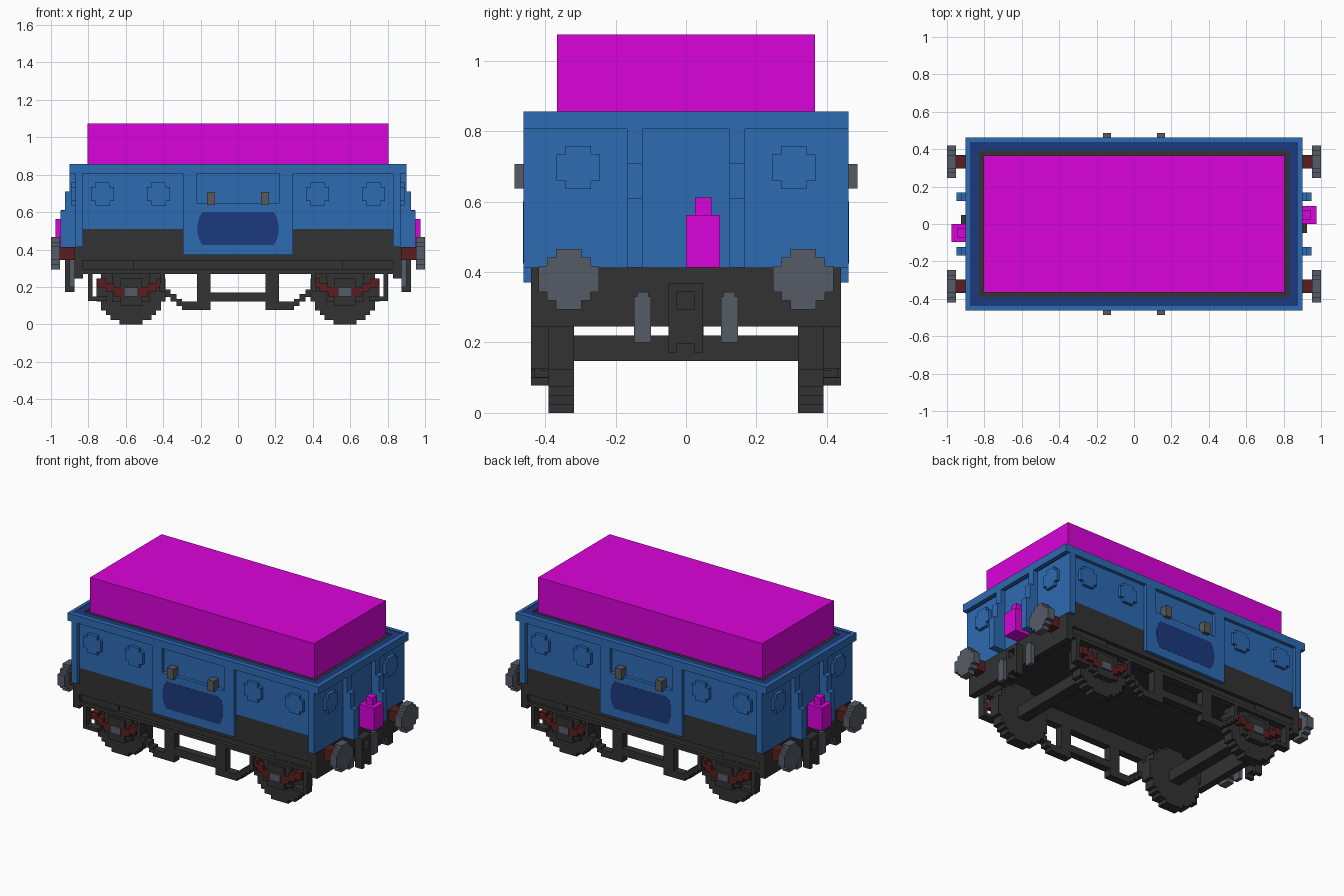
import bpy, bmesh, math
from mathutils import Vector

cube = bpy.data.objects.get("Cube")
if cube:
    bpy.data.objects.remove(cube, do_unlink=True)

V = 0.0245  # size of one building block


def material(name, rgb):
    m = bpy.data.materials.new(name)
    m.use_nodes = True
    m.diffuse_color = (*rgb, 1)
    m.node_tree.nodes["Principled BSDF"].inputs["Base Color"].default_value = (*rgb, 1)
    return m


BLUE = material("wagon blue", (0.027, 0.145, 0.450))
NAVY = material("navy blue", (0.011, 0.042, 0.205))
BLACK = material("frame black", (0.032, 0.032, 0.032))
STEEL = material("steel grey", (0.091, 0.105, 0.133))
LATCH = material("latch grey", (0.105, 0.100, 0.095))
RUST = material("rust red", (0.105, 0.0125, 0.0125))
PINK = material("magenta", (0.70, 0.001, 0.70))


def finish(name, bm, mat):
    bmesh.ops.recalc_face_normals(bm, faces=bm.faces)
    me = bpy.data.meshes.new(name)
    bm.to_mesh(me)
    bm.free()
    me.materials.append(mat)
    ob = bpy.data.objects.new(name, me)
    bpy.context.collection.objects.link(ob)
    return ob


def signs(mirror):
    """Sign pairs: x, y, xy mirror, or r for a half turn about z."""
    return {"": [(1, 1)], "x": [(1, 1), (-1, 1)], "y": [(1, 1), (1, -1)],
            "r": [(1, 1), (-1, -1)],
            "xy": [(1, 1), (-1, 1), (1, -1), (-1, -1)]}[mirror]


def boxes(name, mat, blocks, mirror=""):
    """One object from blocks (x0, x1, y0, y1, z0, z1), repeated by mirroring."""
    bm = bmesh.new()
    for sx, sy in signs(mirror):
        for x0, x1, y0, y1, z0, z1 in blocks:
            vs = bmesh.ops.create_cube(bm, size=1)["verts"]
            for v in vs:
                v.co = Vector((sx * (x0 if v.co.x < 0 else x1),
                               sy * (y0 if v.co.y < 0 else y1),
                               z0 if v.co.z < 0 else z1))
    return finish(name, bm, mat)


def stepped_disc(n):
    """Outline of a blocky disc n blocks across."""
    r = n / 2
    side = []
    for i in range(n):
        z = i + 0.5 - r
        w = min(math.floor(math.sqrt(r * r - z * z)) + 0.5, r)
        side += [(w * V, (i - r) * V), (w * V, (i + 1 - r) * V)]
    clean = [p for i, p in enumerate(side)
             if not (0 < i < len(side) - 1 and side[i - 1][0] == p[0] == side[i + 1][0])]
    pts = clean + [(-x, z) for x, z in reversed(clean)]
    return [p for i, p in enumerate(pts) if p != pts[i - 1]]


def prisms(name, mat, outline, axis, centres, lo, hi, mirror="xy"):
    """Extrude an outline along x or y between lo and hi at each (offset, z)."""
    bm = bmesh.new()
    for sx, sy in signs(mirror):
        for c, cz in centres:
            rows = []
            for d in (lo, hi):
                row = []
                for u, w in outline:
                    x, y = (d, c + u) if axis == "x" else (c + u, d)
                    row.append(bm.verts.new((sx * x, sy * y, cz + w)))
                rows.append(row)
            bm.faces.new(rows[0])
            bm.faces.new(rows[1])
            n = len(outline)
            for i in range(n):
                j = (i + 1) % n
                bm.faces.new((rows[0][i], rows[0][j], rows[1][j], rows[1][i]))
    return finish(name, bm, mat)


def ring(name, mat, ox, oy, ix, iy, z0, z1):
    return boxes(name, mat, [(-ox, ox, iy, oy, z0, z1), (-ox, ox, -oy, -iy, z0, z1),
                             (ix, ox, -iy, iy, z0, z1), (-ox, -ix, -iy, iy, z0, z1)])


# Body shell and load
boxes("floor", BLACK, [(-0.829, 0.829, -0.391, 0.391, 0.368, 0.848)])
boxes("load", PINK, [(-0.804, 0.804, -0.366, 0.366, 0.848, 1.075)])
boxes("side_wall", BLUE, [(-0.83, 0.83, 0.391, 0.44, 0.51, 0.807)], "y")
boxes("lower_side", BLACK, [(-0.83, 0.83, 0.391, 0.44, 0.34, 0.51)], "y")
boxes("end_wall", BLUE, [(0.83, 0.87, -0.462, 0.462, 0.413, 0.807)], "x")
ring("rim", BLUE, 0.90, 0.462, 0.877, 0.438, 0.807, 0.856)
ring("rim_ledge", NAVY, 0.877, 0.438, 0.829, 0.391, 0.807, 0.853)

# Side doors: a thick panel with a recess at the top
boxes("side_door", BLUE, [(-0.295, 0.295, 0.44, 0.462, 0.37, 0.65),
                          (-0.295, -0.222, 0.44, 0.462, 0.65, 0.807),
                          (0.222, 0.295, 0.44, 0.462, 0.65, 0.807)], "y")
plate = [(0.19, -0.088), (0.207, -0.06), (0.217, -0.02), (0.217, 0.02),
         (0.207, 0.06), (0.19, 0.088)]
plate += [(-x, z) for x, z in reversed(plate)]
prisms("door_plate", NAVY, plate, "y", [(0, 0.513)], 0.46, 0.463, "y")
boxes("door_latch", STEEL, [(0.123, 0.167, 0.44, 0.484, 0.637, 0.707)], "xy")
boxes("latch_face", LATCH, [(0.123, 0.167, 0.484, 0.487, 0.637, 0.707)], "xy")

# Round bosses on the sides and ends
prisms("side_boss", BLUE, stepped_disc(5), "y", [(0.425, 0.697), (0.725, 0.697)], 0.44, 0.46)
prisms("end_boss", BLUE, stepped_disc(5), "x", [(0.306, 0.697)], 0.87, 0.89)

# End stanchions, stepping outward toward the bottom
boxes("end_stanchion", BLUE, [(0.87, 0.90, 0.123, 0.168, 0.413, 0.807),
                              (0.90, 0.925, 0.123, 0.168, 0.413, 0.71),
                              (0.925, 0.95, 0.123, 0.168, 0.413, 0.61)], "xy")

# End lamps, one at each end
boxes("lamp", PINK, [(0.87, 0.975, 0.0, 0.097, 0.413, 0.562),
                     (0.90, 0.947, 0.025, 0.073, 0.562, 0.612)], "r")

# Underframe
boxes("headstock", BLACK, [(0.83, 0.875, -0.44, 0.44, 0.245, 0.413)], "x")
boxes("solebar", BLACK, [(-0.83, 0.83, 0.39, 0.415, 0.27, 0.34),
                         (-0.83, 0.83, 0.415, 0.44, 0.27, 0.293),
                         (0.56, 0.83, 0.415, 0.425, 0.293, 0.34),
                         (-0.83, -0.56, 0.415, 0.425, 0.293, 0.34)], "y")

# Buffers
prisms("buffer_head", STEEL, stepped_disc(7), "x", [(0.333, 0.38)], 0.952, 1.0)
boxes("buffer_shank", RUST, [(0.875, 0.952, 0.297, 0.369, 0.343, 0.413)], "xy")

# Couplings and hanging pipes
boxes("coupling", BLACK, [(0.875, 0.925, -0.049, -0.025, 0.172, 0.368),
                          (0.875, 0.925, 0.023, 0.047, 0.172, 0.368),
                          (0.875, 0.925, -0.025, 0.023, 0.343, 0.368),
                          (0.875, 0.925, -0.025, 0.023, 0.196, 0.294)], "r")
boxes("brake_pipe", STEEL, [(0.875, 0.90, 0.099, 0.147, 0.20, 0.33),
                            (0.875, 0.90, 0.107, 0.139, 0.33, 0.343)], "xy")

# Wheels and axles
WX, WZ = 0.572, 7.5 * V
prisms("wheel", BLACK, stepped_disc(15), "y", [(WX, WZ)], 0.318, 0.39)
boxes("axle", BLACK, [(WX - 0.036, WX + 0.036, -0.32, 0.32, 0.148, 0.22)], "x")

# Axle guards, springs and axle boxes
boxes("axle_guard", BLACK, [(WX - 0.10, WX + 0.10, 0.39, 0.415, 0.12, 0.27),
                            (0.778, 0.803, 0.39, 0.44, 0.125, 0.27),
                            (0.70, 0.778, 0.39, 0.44, 0.125, 0.148),
                            (0.39, 0.415, 0.39, 0.44, 0.196, 0.27)], "xy")
spring = []
for s in (-1, 1):
    for a, b, z0, z1 in ((0.135, 0.18, 0.196, 0.245), (0.09, 0.135, 0.172, 0.222),
                         (0.037, 0.09, 0.148, 0.196)):
        xa, xb = sorted((WX + s * a, WX + s * b))
        spring.append((xa, xb, 0.39, 0.43, z0, z1))
boxes("leaf_spring", RUST, spring, "xy")
boxes("axle_box", STEEL, [(WX - 0.037, WX + 0.037, 0.39, 0.44, 0.148, 0.196)], "xy")
boxes("axle_box_cover", BLACK, [(WX - 0.06, WX + 0.06, 0.39, 0.43, 0.196, 0.245),
                                (WX - 0.06, WX + 0.06, 0.39, 0.43, 0.10, 0.148)], "xy")

# Brake gear: stepped lever, hanger posts and cross bar
lever = [(0.39 - 0.03 * i, 0.42 - 0.03 * i, 0.39, 0.44, 0.172 - V * i, 0.21 - V * i)
         for i in range(4)]
boxes("brake_lever", BLACK, lever + [(0.215, 0.30, 0.39, 0.44, 0.078, 0.122)], "xy")
boxes("brake_hanger", BLACK, [(0.148, 0.218, 0.39, 0.44, 0.078, 0.27)], "xy")
boxes("brake_bar", BLACK, [(-0.148, 0.148, 0.39, 0.44, 0.122, 0.17)], "y")
